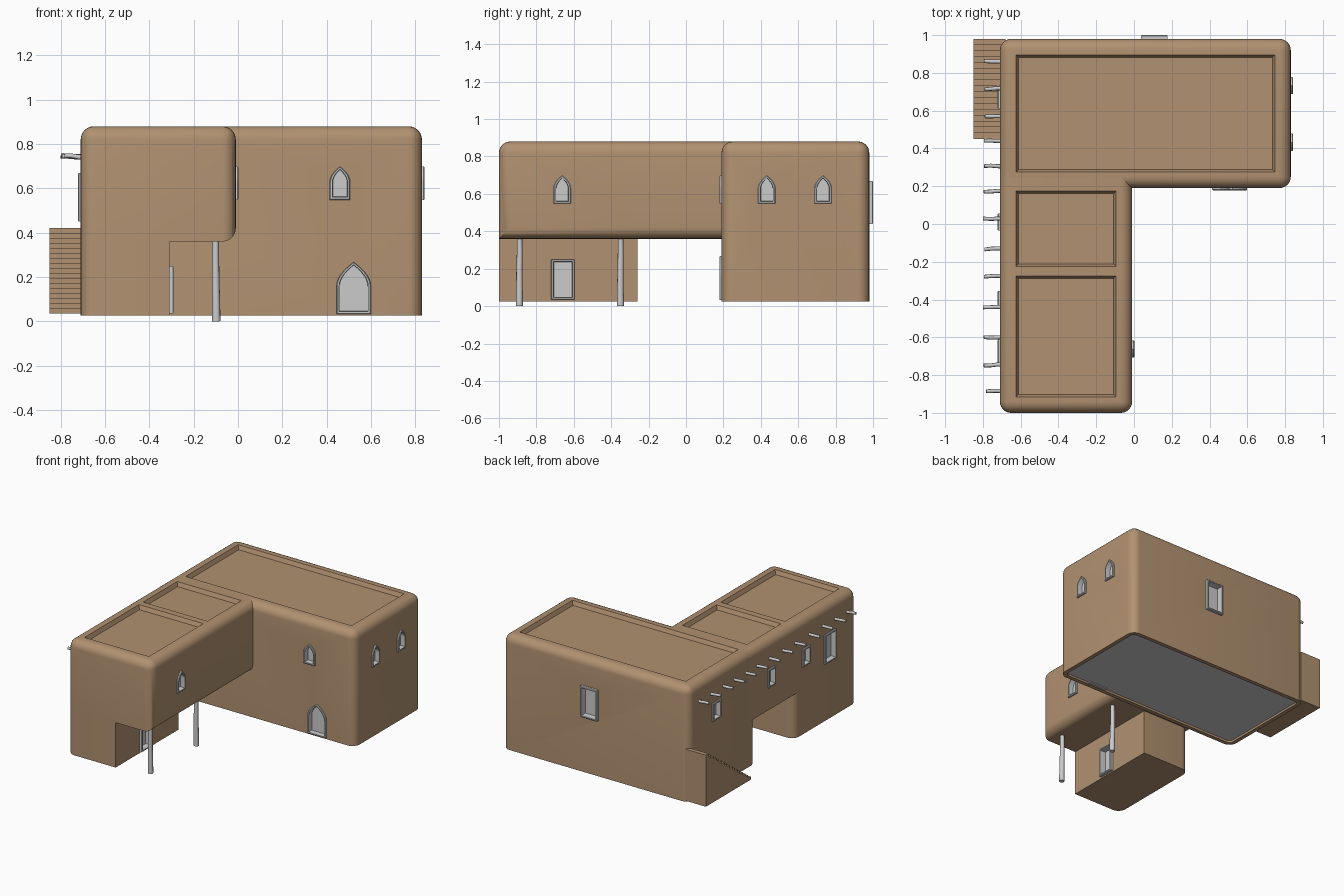
import bpy, bmesh, math, random
from mathutils import Vector

if "Cube" in bpy.data.objects:
    bpy.data.objects.remove(bpy.data.objects["Cube"])

random.seed(4)


def material(name, rgb):
    m = bpy.data.materials.new(name)
    m.diffuse_color = (*rgb, 1)
    m.use_nodes = True
    m.node_tree.nodes["Principled BSDF"].inputs["Base Color"].default_value = m.diffuse_color
    return m


CLAY = material("tan clay", (0.44, 0.285, 0.165))
GREY = material("weathered grey", (0.6, 0.6, 0.6))


def finish(bm, name, mats, angle=40):
    bmesh.ops.recalc_face_normals(bm, faces=bm.faces)
    me = bpy.data.meshes.new(name)
    bm.to_mesh(me)
    bm.free()
    for m in mats:
        me.materials.append(m)
    ob = bpy.data.objects.new(name, me)
    bpy.context.collection.objects.link(ob)
    smooth(ob, angle)
    return ob


def smooth(ob, angle=40):
    bpy.ops.object.select_all(action='DESELECT')
    ob.select_set(True)
    bpy.context.view_layer.objects.active = ob
    bpy.ops.object.shade_smooth_by_angle(angle=math.radians(angle))


def loft(bm, rings):
    """Skin a list of equal-length point rings and cap both ends."""
    rows = [[bm.verts.new(p) for p in r] for r in rings]
    n = len(rows[0])
    for a, b in zip(rows, rows[1:]):
        for i in range(n):
            bm.faces.new((a[i], a[(i + 1) % n], b[(i + 1) % n], b[i]))
    bm.faces.new(rows[0])
    bm.faces.new(rows[-1])


def block(lo, hi, rounded):
    """Box whose edges chosen by rounded(midpoint in 0..1 box space) are rounded."""
    bm = bmesh.new()
    bmesh.ops.create_cube(bm, size=1)
    for v in bm.verts:
        v.co += Vector((0.5, 0.5, 0.5))
    edges = [e for e in bm.edges if rounded(*((e.verts[0].co + e.verts[1].co) / 2))]
    for v in bm.verts:
        v.co = [l + c * (h - l) for l, h, c in zip(lo, hi, v.co)]
    bmesh.ops.bevel(bm, geom=edges, offset=0.06, segments=6, profile=0.5, affect='EDGES')
    bm.normal_update()
    return bm


def sink_roof(bm, y_max):
    """Shallow roof basin behind a soft parapet, on each flat top face."""
    bm.normal_update()
    tops = [f for f in bm.faces if f.normal.z > 0.999
            and f.calc_center_median().z > 0.87 and f.calc_center_median().y < y_max]
    bmesh.ops.inset_individual(bm, faces=tops, thickness=0.035)
    bmesh.ops.inset_individual(bm, faces=tops, thickness=0.018, depth=-0.03)


# Main hall at the back, with a grey floor set in its underside
bm = block((-0.71, 0.19, 0.025), (0.83, 0.98, 0.88), lambda x, y, z: z > 0.4)
sink_roof(bm, 1)
floor = [f for f in bm.faces if f.normal.z < -0.99]
bmesh.ops.inset_individual(bm, faces=floor, thickness=0.03)
bmesh.ops.inset_individual(bm, faces=floor, thickness=0.001, depth=-0.015)
floor[0].material_index = 1
hall = finish(bm, "main_hall", [CLAY, GREY])

# Upper storey of the front wing, bridging the passage
bm = block((-0.71, -1, 0.36), (-0.01, 0.27, 0.88),
           lambda x, y, z: (z > 0.9 and y < 0.9) or (z == 0.5 and y < 0.1) or (x > 0.9 and y == 0.5))
for y in (0.2, -0.25):
    bmesh.ops.bisect_plane(bm, geom=bm.verts[:] + bm.edges[:] + bm.faces[:],
                           plane_co=(0, y, 0), plane_no=(0, 1, 0))
sink_roof(bm, 0.19)
wing = finish(bm, "upper_wing", [CLAY])

# Ground-floor room under the wing
bm = block((-0.71, -1, 0.025), (-0.31, -0.26, 0.40),
           lambda x, y, z: z == 0.5 and x < 0.1)
room = finish(bm, "ground_room", [CLAY])


# Door and window openings
def arch(w, h):
    side = [(w / 2, 0)]
    for i in range(8):
        t = i / 7
        side.append((w / 2 * (1 - t ** 1.9), h * (0.55 + 0.45 * t)))
    return side + [(-x, z) for x, z in side[-2::-1]]


def rect(w, h):
    return [(w / 2, 0), (w / 2, h), (-w / 2, h), (-w / 2, 0)]


def opening(name, wall, shape, w, h, origin, normal, proud=0.012):
    """Cut a niche in the wall and fit a grey frame with a recessed panel."""
    N, Z, O = Vector((*normal, 0)), Vector((0, 0, 1)), Vector(origin)
    U = Vector((-normal[1], normal[0], 0))

    def ring(depth, inset):
        sx, sz = 1 - 2 * inset / w, 1 - 2 * inset / h
        return [O + U * u * sx + Z * (h / 2 + (z - h / 2) * sz) + N * depth
                for u, z in shape(w, h)]

    bm = bmesh.new()
    loft(bm, [ring(-0.04, 0.005), ring(0.05, 0.005)])
    cutter = finish(bm, name + "_cutter", [CLAY])
    mod = wall.modifiers.new("niche", 'BOOLEAN')
    mod.operation, mod.solver, mod.object = 'DIFFERENCE', 'EXACT', cutter
    bpy.context.view_layer.objects.active = wall
    bpy.ops.object.modifier_apply(modifier=mod.name)
    bpy.data.objects.remove(cutter)
    bm = bmesh.new()
    loft(bm, [ring(-0.05, 0), ring(proud - 0.004, 0), ring(proud, 0.004),
              ring(proud, 0.012), ring(-0.025, 0.014)])
    finish(bm, name, [GREY], 30)


RIGHT, LEFT, FRONT, BACK = (1, 0), (-1, 0), (0, -1), (0, 1)
opening("front_door", hall, arch, 0.155, 0.235, (0.522, 0.19, 0.032), FRONT)
opening("front_window", hall, arch, 0.092, 0.15, (0.46, 0.19, 0.548), FRONT)
opening("right_window_near", hall, arch, 0.092, 0.15, (0.83, 0.432, 0.548), RIGHT)
opening("right_window_far", hall, arch, 0.092, 0.15, (0.83, 0.733, 0.548), RIGHT)
opening("back_window", hall, rect, 0.14, 0.23, (0.107, 0.98, 0.44), BACK, 0.02)
opening("left_window_1", hall, rect, 0.10, 0.135, (-0.71, 0.66, 0.53), LEFT)
opening("left_window_2", wing, rect, 0.09, 0.135, (-0.71, 0.01, 0.53), LEFT)
opening("left_window_3", wing, rect, 0.09, 0.135, (-0.71, -0.40, 0.53), LEFT)
opening("left_window_4", wing, rect, 0.135, 0.22, (-0.71, -0.68, 0.45), LEFT)
opening("wing_window", wing, arch, 0.092, 0.15, (-0.01, -0.662, 0.548), RIGHT)
opening("room_door", room, rect, 0.125, 0.215, (-0.31, -0.658, 0.035), RIGHT, 0.02)
for ob in (hall, wing, room):
    smooth(ob)

# Outside staircase: stepped profile extruded along x
STEPS, y0, z0, z1 = 17, 0.98, 0.42, 0.035
run, rise = 0.53 / STEPS, (z0 - z1) / STEPS
profile = [(y0, z1), (y0, z0)]
for i in range(1, STEPS + 1):
    profile += [(y0 - run * i, z0 - rise * (i - 1)), (y0 - run * i, z0 - rise * i)]
profile.pop()
profile.append((y0 - run * STEPS, z1))
bm = bmesh.new()
loft(bm, [[(x, y, z) for y, z in profile] for x in (-0.85, -0.68)])
finish(bm, "staircase", [CLAY], 20)


# Rough round timbers
def timber(name, start, end, r0, r1, wobble, sides=10, rings=5):
    a, b = Vector(start), Vector(end)
    axis = (b - a).normalized()
    u = axis.orthogonal().normalized()
    v = axis.cross(u)
    loops = []
    for k in range(rings):
        t = k / (rings - 1)
        c = a.lerp(b, t) + (u * random.uniform(-1, 1) + v * random.uniform(-1, 1)) * wobble
        r = r0 + (r1 - r0) * t
        loops.append([c + (u * math.cos(s) + v * math.sin(s)) * r
                      for s in (math.tau * i / sides for i in range(sides))])
    bm = bmesh.new()
    loft(bm, loops)
    finish(bm, name, [GREY], 50)


for i, y in enumerate((-0.89, -0.35)):
    timber(f"porch_post_{i + 1}", (-0.098, y, 0), (-0.102, y, 0.37), 0.019, 0.015, 0.001)

# Roof beams poking out of the left wall
for i, y in enumerate((0.86, 0.72, 0.57, 0.44, 0.305, 0.175, 0.03,
                       -0.13, -0.275, -0.44, -0.60, -0.745, -0.885)):
    timber(f"roof_beam_{i + 1}", (-0.69, y, 0.74),
           (random.uniform(-0.80, -0.78), y + random.uniform(-0.006, 0.006), 0.747),
           0.011, 0.010, 0.002, 8, 4)
